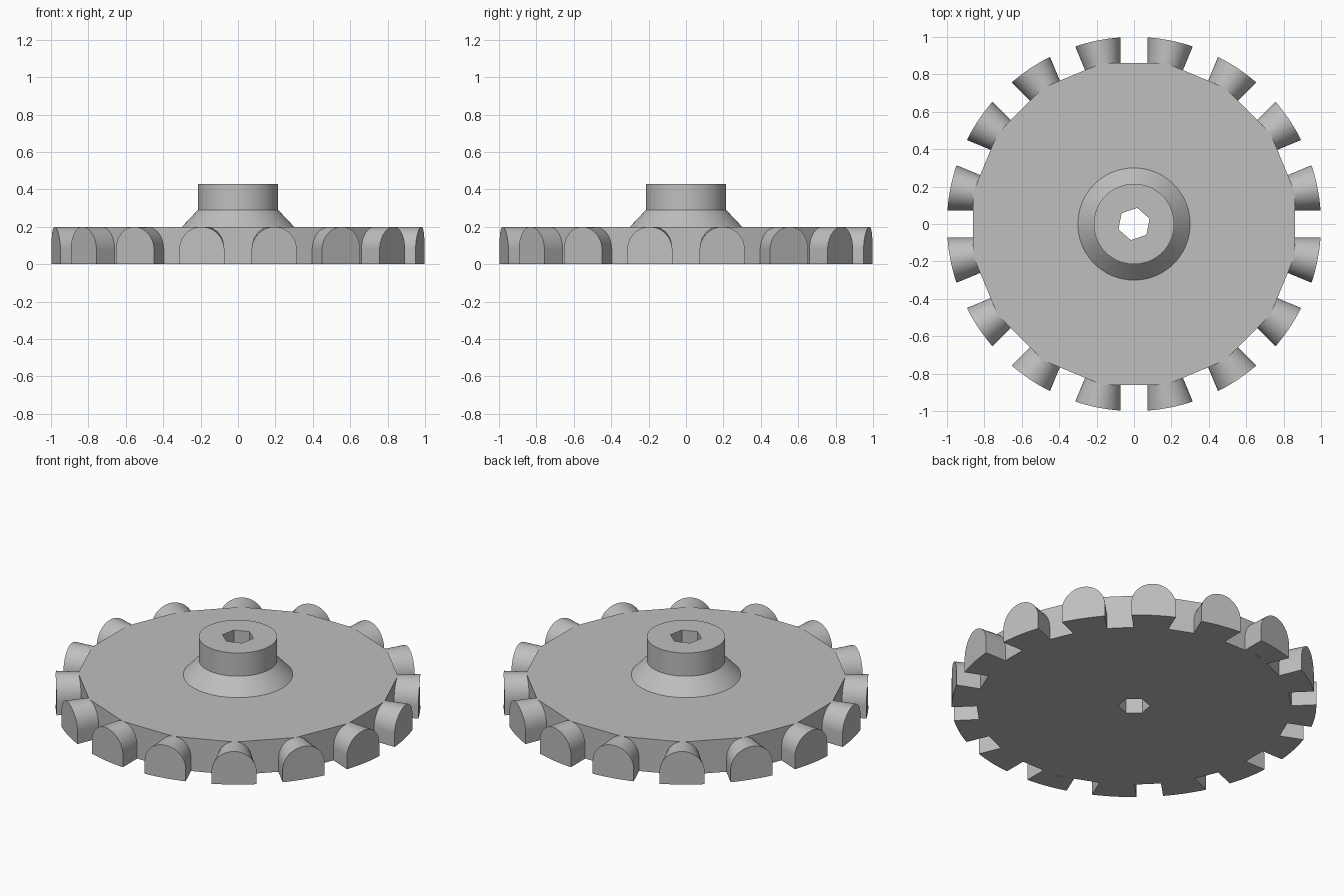
import bpy
import bmesh
from math import sin, cos, tan, pi, radians, sqrt, asin

cube = bpy.data.objects.get("Cube")
if cube:
    bpy.data.objects.remove(cube)

TEETH = 16
HALF = pi / TEETH            # half the angle between teeth
APOTHEM = 0.86               # distance to the flat gap floors
CORNER = APOTHEM / cos(HALF)
SLOT = 0.073                 # half width of a gap
THICK = 0.2

grey = bpy.data.materials.new("plain grey")
grey.use_nodes = True
grey.diffuse_color = (0.52, 0.52, 0.52, 1)
grey.node_tree.nodes["Principled BSDF"].inputs["Base Color"].default_value = (0.52, 0.52, 0.52, 1)


def finish(bm, name, smooth=True):
    bmesh.ops.recalc_face_normals(bm, faces=bm.faces)
    mesh = bpy.data.meshes.new(name)
    bm.to_mesh(mesh)
    bm.free()
    mesh.materials.append(grey)
    obj = bpy.data.objects.new(name, mesh)
    bpy.context.collection.objects.link(obj)
    bpy.ops.object.select_all(action='DESELECT')
    obj.select_set(True)
    bpy.context.view_layer.objects.active = obj
    if smooth:
        bpy.ops.object.shade_smooth_by_angle(angle=radians(30))
    return obj


def stack(name, rings, sides, turn=0, smooth=True):
    """Closed solid through (radius, z) rings with the given number of sides."""
    bm = bmesh.new()
    loops = [[bm.verts.new((r * cos(turn + 2 * pi * i / sides),
                            r * sin(turn + 2 * pi * i / sides), z))
              for i in range(sides)] for r, z in rings]
    for a, b in zip(loops, loops[1:]):
        for i in range(sides):
            j = (i + 1) % sides
            bm.faces.new((a[i], a[j], b[j], b[i]))
    bm.faces.new(loops[0])
    bm.faces.new(loops[-1])
    return finish(bm, name, smooth)


# Flat sixteen-sided disc and the flared round hub on it
disc = stack("disc", [(CORNER, 0), (CORNER, THICK)], TEETH, HALF, False)
hub = stack("hub", [(0.3, THICK), (0.215, 0.29), (0.215, 0.43)], 96)

# Hexagonal bore through disc and hub
bore = stack("bore_cutter", [(0.088, -0.2), (0.088, 0.7)], 6, radians(19), False)
bore.hide_render = True
for part in (disc, hub):
    bpy.context.view_layer.objects.active = part
    mod = part.modifiers.new("bore", 'BOOLEAN')
    mod.operation = 'DIFFERENCE'
    mod.solver = 'EXACT'
    mod.object = bore
    bpy.ops.object.modifier_apply(modifier=mod.name)
bpy.data.objects.remove(bore)

# Round-topped teeth, tapered so that the gaps have parallel sides
outer_w = sin(HALF - asin(SLOT))
inner_w = (APOTHEM * tan(HALF) - SLOT) * cos(HALF)
spring = THICK - outer_w
STEPS = 24
bottom = [(-1 + i / 6, 0) for i in range(1, 12)]
arch = [(cos(pi * i / STEPS), spring + outer_w * sin(pi * i / STEPS)) for i in range(STEPS + 1)]
profile = [(-1, 0)] + bottom + [(1, 0)] + arch

bm = bmesh.new()
for k in range(TEETH):
    angle = HALF * (2 * k + 1)

    def place(a, w, z):
        return bm.verts.new((a * cos(angle) - w * sin(angle),
                             a * sin(angle) + w * cos(angle), z))

    inner = [place(CORNER - abs(u) * inner_w * tan(HALF), u * inner_w, z) for u, z in profile]
    outer = [place(sqrt(1 - (u * outer_w) ** 2), u * outer_w, z) for u, z in profile]
    n = len(profile)
    for i in range(n):
        j = (i + 1) % n
        bm.faces.new((inner[i], inner[j], outer[j], outer[i]))
    bm.faces.new(outer)
    bm.faces.new(inner)
finish(bm, "teeth")
